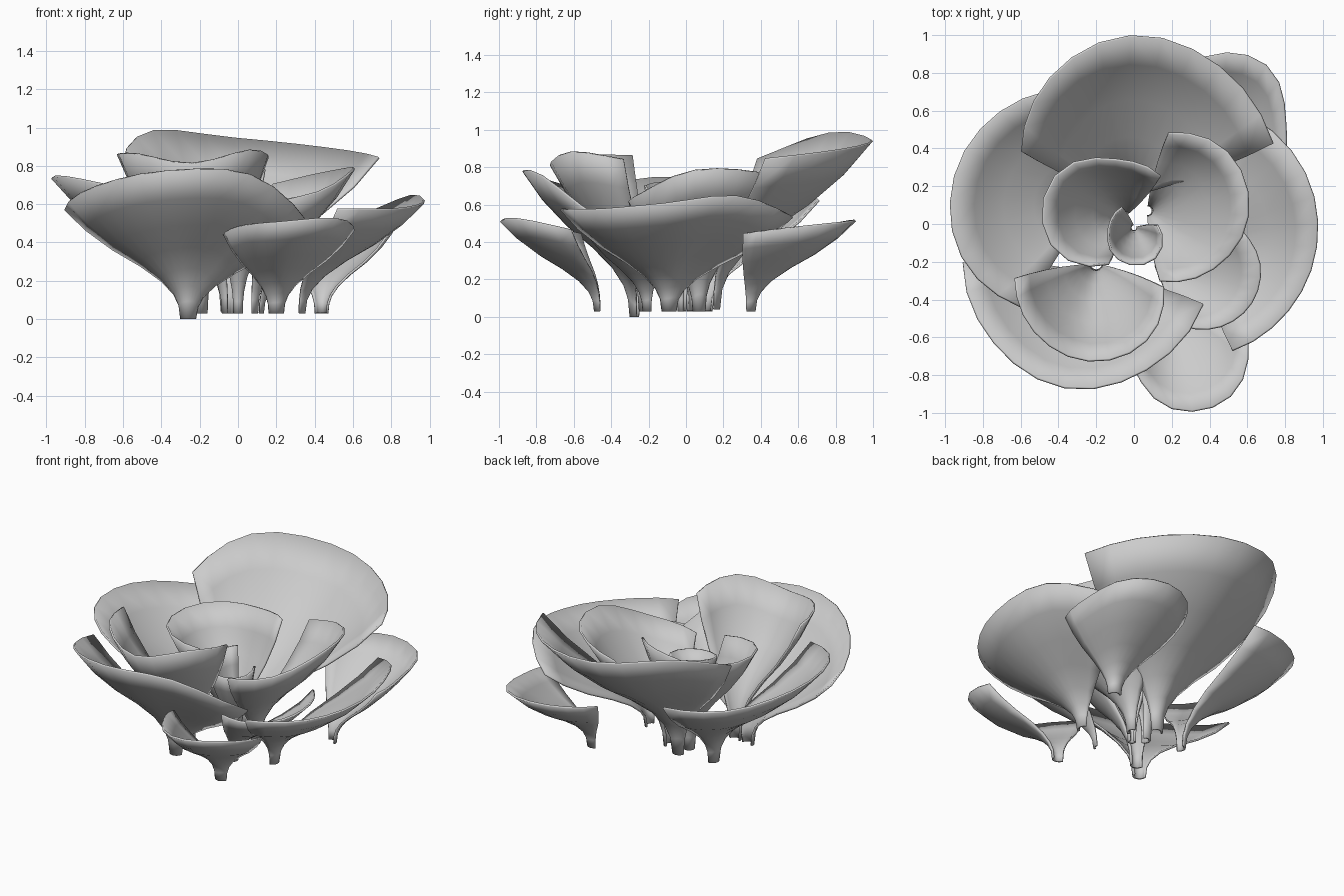
import bpy, bmesh, math

# rib profile from claw to rim: (outward fraction, height fraction)
PROFILE = [(0, 0), (0.015, 0.12), (0.06, 0.22), (0.165, 0.34), (0.35, 0.48),
           (0.59, 0.63), (0.82, 0.81), (1, 1)]
SEGMENTS = 12
ROUNDING = 0.1   # extra fan spread below the rim, rounds the side edges


def spline(values, t):
    """Smooth interpolation through evenly spaced values, t in 0..1."""
    n = len(values) - 1
    i = min(int(t * n), n - 1)
    u = t * n - i
    b, c = values[i], values[i + 1]
    a = values[i - 1] if i > 0 else 2 * b - c
    d = values[i + 2] if i + 2 <= n else 2 * c - b
    return b + 0.5 * u * (c - a + u * (2 * a - 5 * b + 4 * c - d + u * (3 * (b - c) + d - a)))


def petal(name, base, angles, radii, heights, claw=0.042):
    """Cupped fan growing from a narrow claw; rim given in polar form round the base."""
    bm = bmesh.new()
    rows = []
    mid, half = (angles[0] + angles[1]) / 2, (angles[1] - angles[0]) / 2
    for p, q in PROFILE:
        row = []
        for j in range(SEGMENTS + 1):
            t = j / SEGMENTS
            a = math.radians(mid + half * (2 * t - 1) * (1 + ROUNDING * (1 - p)))
            r = claw + (spline(radii, t) - claw) * p
            z = base[2] + (spline(heights, t) - base[2]) * q
            row.append(bm.verts.new((base[0] + r * math.cos(a), base[1] + r * math.sin(a), z)))
        rows.append(row)
    for lo, hi in zip(rows, rows[1:]):
        for j in range(SEGMENTS):
            bm.faces.new((lo[j], lo[j + 1], hi[j + 1], hi[j]))
    mesh = bpy.data.meshes.new(name)
    bm.to_mesh(mesh)
    bm.free()
    obj = bpy.data.objects.new(name, mesh)
    bpy.context.collection.objects.link(obj)
    solid = obj.modifiers.new("thickness", 'SOLIDIFY')
    solid.thickness = 0.012
    solid.offset = -1
    bpy.ops.object.select_all(action='DESELECT')
    obj.select_set(True)
    bpy.context.view_layer.objects.active = obj
    bpy.ops.object.shade_smooth_by_angle(angle=math.radians(40))


# large outer petals
petal("back_petal", (-0.05, 0.14, 0.04), (20, 156),
      (0.84, 0.86, 0.86, 0.75, 0.60), (0.84, 0.89, 0.94, 0.98, 0.84))
petal("left_petal", (-0.26, 0.10, 0.03), (97, 238),
      (0.62, 0.67, 0.71, 0.71, 0.64), (0.62, 0.65, 0.72, 0.74, 0.68))
petal("right_petal", (0.31, -0.09, 0.03), (-70, 65),
      (0.62, 0.63, 0.66, 0.70, 0.73), (0.57, 0.57, 0.60, 0.64, 0.53))
petal("front_petal", (-0.26, -0.26, 0.0), (175, 345),
      (0.65, 0.61, 0.62, 0.61, 0.65), (0.57, 0.69, 0.77, 0.75, 0.50))

# small low outer petals
petal("small_front_petal", (0.20, -0.45, 0.03), (202, 338),
      (0.30, 0.37, 0.53, 0.56, 0.44), (0.44, 0.48, 0.50, 0.52, 0.46))
petal("small_back_petal", (0.43, 0.33, 0.03), (-4, 128),
      (0.36, 0.43, 0.58, 0.56, 0.42), (0.44, 0.47, 0.50, 0.51, 0.47))

# inner petals
petal("inner_front_petal", (-0.20, -0.21, 0.03), (190, 341),
      (0.44, 0.49, 0.52, 0.49, 0.38), (0.86, 0.86, 0.81, 0.88, 0.84))
petal("inner_right_petal", (0.07, 0.07, 0.03), (-80, 75),
      (0.38, 0.47, 0.54, 0.53, 0.43), (0.60, 0.66, 0.78, 0.77, 0.70), 0.035)
petal("lower_right_petal", (0.10, -0.20, 0.03), (-65, 20),
      (0.38, 0.50, 0.57, 0.57, 0.50), (0.49, 0.49, 0.51, 0.54, 0.54), 0.035)
petal("inner_left_petal", (-0.05, 0.04, 0.03), (48, 252),
      (0.29, 0.31, 0.43, 0.42, 0.27), (0.78, 0.76, 0.74, 0.72, 0.69), 0.035)
petal("centre_petal", (0.0, -0.02, 0.03), (120, 367),
      (0.13, 0.14, 0.19, 0.20, 0.13), (0.62, 0.60, 0.56, 0.55, 0.57), 0.025)
